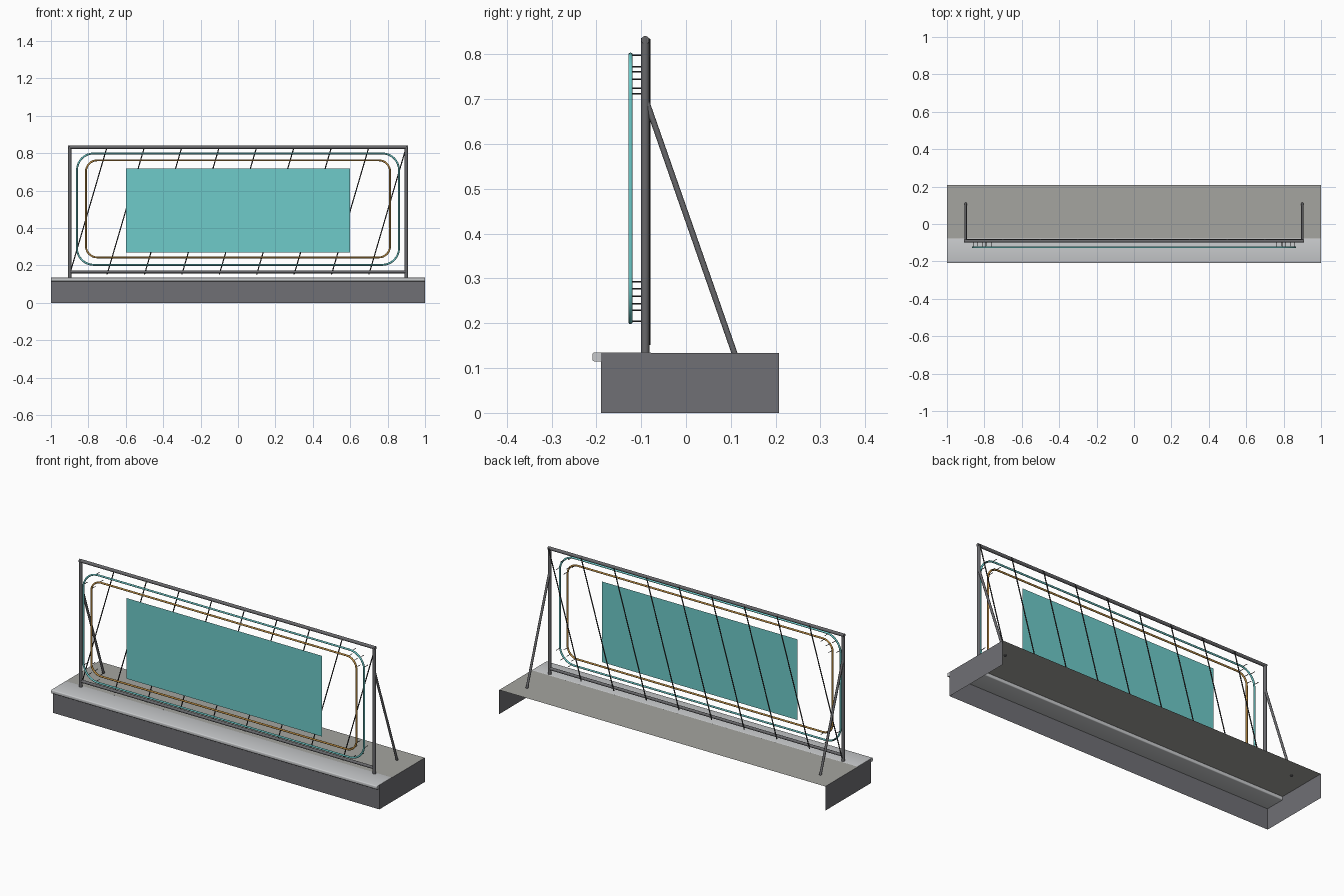
import bpy, bmesh, math
from mathutils import Vector

if "Cube" in bpy.data.objects:
    bpy.data.objects.remove(bpy.data.objects["Cube"])


def srgb(r, g, b):
    def lin(c):
        c /= 255
        return c / 12.92 if c <= 0.04045 else ((c + 0.055) / 1.055) ** 2.4
    return (lin(r), lin(g), lin(b), 1)


def material(name, rgb):
    m = bpy.data.materials.new(name)
    m.diffuse_color = srgb(*rgb)
    m.use_nodes = True
    m.node_tree.nodes["Principled BSDF"].inputs["Base Color"].default_value = m.diffuse_color
    return m


WALL = material("wall grey", (112, 112, 117))
ROOF = material("roof grey", (165, 165, 160))
LEDGE = material("light ledge grey", (200, 202, 204))
STEEL = material("frame grey", (104, 104, 107))
WIRE = material("dark wire", (58, 58, 60))
TEAL = material("teal", (110, 203, 202))
AMBER = material("amber", (196, 148, 72))


def add_object(name, bm, mat, smooth=False):
    me = bpy.data.meshes.new(name)
    bm.to_mesh(me)
    bm.free()
    me.materials.append(mat)
    ob = bpy.data.objects.new(name, me)
    bpy.context.collection.objects.link(ob)
    if smooth:
        bpy.ops.object.select_all(action='DESELECT')
        ob.select_set(True)
        bpy.context.view_layer.objects.active = ob
        bpy.ops.object.shade_smooth_by_angle(angle=math.radians(40))
    return ob


def sheet(name, corners, mat):
    bm = bmesh.new()
    bm.faces.new([bm.verts.new(c) for c in corners])
    return add_object(name, bm, mat)


def box(x0, x1, y0, y1, z0, z1):
    bm = bmesh.new()
    bmesh.ops.create_cube(bm, size=1)
    bmesh.ops.scale(bm, vec=(x1 - x0, y1 - y0, z1 - z0), verts=bm.verts)
    bmesh.ops.translate(bm, vec=((x0 + x1) / 2, (y0 + y1) / 2, (z0 + z1) / 2), verts=bm.verts)
    return bm


def rod(name, a, b, r, mat, sides=12):
    a, b = Vector(a), Vector(b)
    bm = bmesh.new()
    bmesh.ops.create_cone(bm, cap_ends=True, segments=sides, radius1=r, radius2=r,
                          depth=(b - a).length)
    rot = (b - a).to_track_quat('Z', 'Y').to_matrix()
    bmesh.ops.rotate(bm, matrix=rot, verts=bm.verts)
    bmesh.ops.translate(bm, vec=(a + b) / 2, verts=bm.verts)
    return add_object(name, bm, mat, True)


BACK, FRONT, TOP = 0.208, -0.19, 0.134

# Wall shell: front and two ends, open at the back and below
bm = box(-1, 1, FRONT, BACK, 0, TOP)
bm.normal_update()
bmesh.ops.delete(bm, geom=[f for f in bm.faces if f.normal.y > 0.5 or abs(f.normal.z) > 0.5],
                 context='FACES_ONLY')
add_object("wall_shell", bm, WALL)
sheet("roof_deck", [(-1, -0.085, TOP), (1, -0.085, TOP), (1, BACK, TOP), (-1, BACK, TOP)], ROOF)

# Ledge slab with rounded edges along its length
bm = box(-0.999, 0.999, -0.209, -0.076, 0.115, TOP + 0.001)
edges = [e for e in bm.edges if abs(e.verts[0].co.x - e.verts[1].co.x) > 1]
bmesh.ops.bevel(bm, geom=edges, offset=0.005, segments=3, profile=0.5, affect='EDGES')
add_object("ledge", bm, LEDGE, True)

# Steel frame with rear braces
FY = -0.091
for side, s in (("left", -1), ("right", 1)):
    rod(side + "_post", (s * 0.9, FY, TOP - 0.005), (s * 0.9, FY, 0.836), 0.009, STEEL, 16)
    rod(side + "_brace", (s * 0.9, -0.09, 0.70), (s * 0.9, 0.11, 0.128), 0.0065, STEEL)
rod("top_rail", (-0.908, FY, 0.832), (0.908, FY, 0.832), 0.009, STEEL, 16)
rod("bottom_rail", (-0.9, FY, 0.166), (0.9, FY, 0.166), 0.008, STEEL, 16)

# Slanted wires behind the frame
for i in range(9):
    x = -0.9 + 0.2 * i
    rod(f"slanted_wire_{i + 1}", (x, -0.082, 0.152), (x + 0.2, -0.082, 0.834), 0.003, WIRE, 8)

# Rounded tube rings with standoff rods at their corners
TY = -0.124


def corner_point(hx, z0, z1, r, sx, top, ang):
    x = sx * (hx - r + r * math.cos(ang))
    z = z1 - r + r * math.sin(ang) if top else z0 + r - r * math.sin(ang)
    return Vector((x, TY, z))


def ring(name, hx, z0, z1, r, mat, tube=0.005, steps=8, sides=10):
    path = []
    for sx, top, forward in ((1, 1, 1), (-1, 1, 0), (-1, 0, 1), (1, 0, 0)):
        for k in range(steps + 1):
            t = k / steps if forward else 1 - k / steps
            path.append(corner_point(hx, z0, z1, r, sx, top, t * math.pi / 2))
    bm = bmesh.new()
    loops, n = [], len(path)
    for i, p in enumerate(path):
        tan = ((path[(i + 1) % n] - p).normalized() + (p - path[i - 1]).normalized()).normalized()
        out = tan.cross(Vector((0, 1, 0)))
        loops.append([bm.verts.new(p + tube * (math.cos(a) * out + math.sin(a) * Vector((0, 1, 0))))
                      for a in (2 * math.pi * j / sides for j in range(sides))])
    for i in range(n):
        a, b = loops[i], loops[(i + 1) % n]
        for j in range(sides):
            bm.faces.new((a[j], a[(j + 1) % sides], b[(j + 1) % sides], b[j]))
    bmesh.ops.recalc_face_normals(bm, faces=bm.faces)
    add_object(name, bm, mat, True)
    for sx in (-1, 1):
        for top in (0, 1):
            for deg in (10, 45, 80):
                p = corner_point(hx, z0, z1, r, sx, top, math.radians(deg))
                rod(name + "_standoff", p, (p.x, -0.09, p.z), 0.0017, WIRE, 6)


ring("outer_tube", 0.861, 0.203, 0.799, 0.09, TEAL)
ring("inner_tube", 0.813, 0.243, 0.762, 0.06, AMBER)

# Flat sign panel
sheet("sign_panel", [(-0.6, -0.12, 0.27), (0.6, -0.12, 0.27),
                     (0.6, -0.12, 0.717), (-0.6, -0.12, 0.717)], TEAL)
